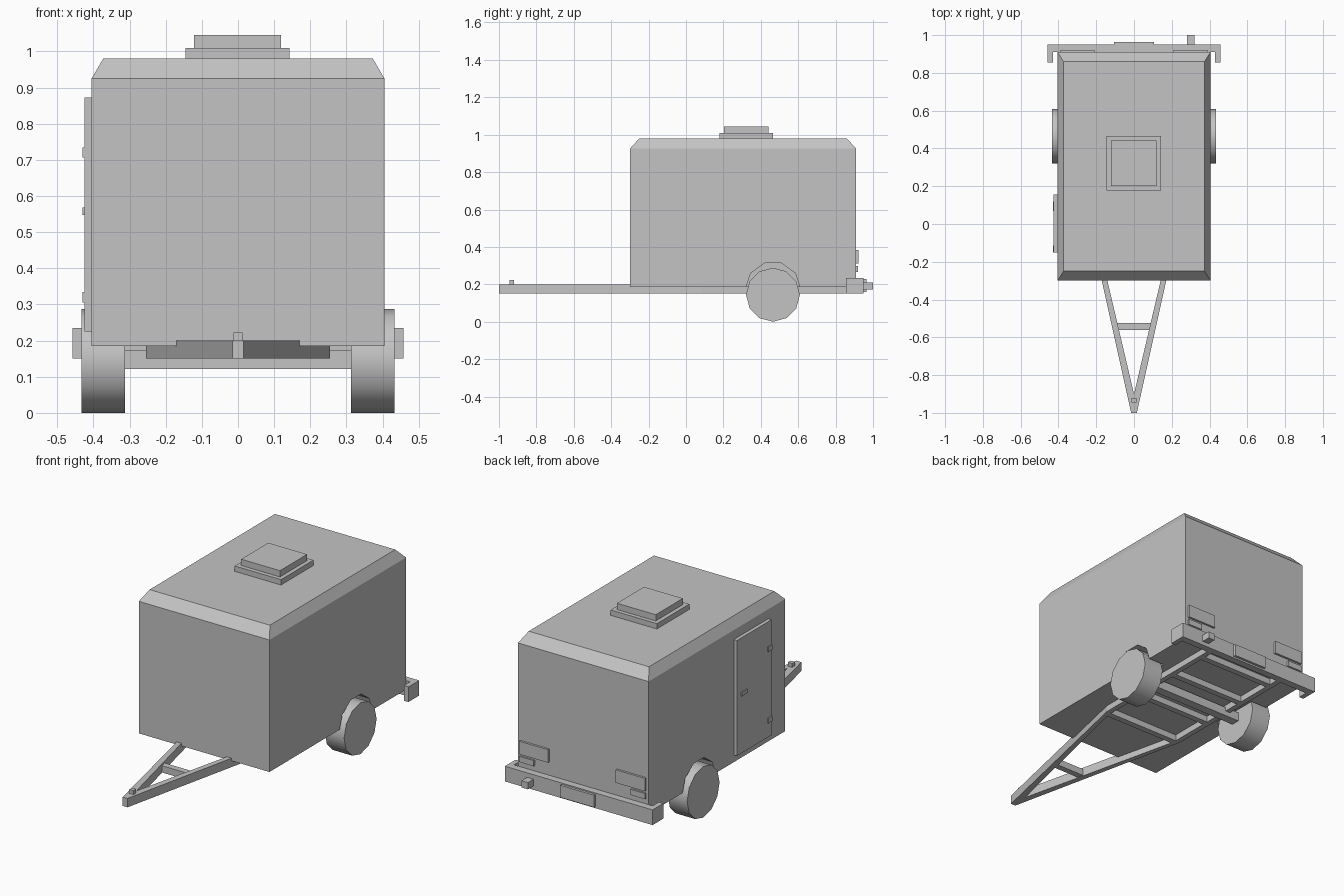
import bpy
import bmesh
from math import sin, cos, pi, radians

old = bpy.data.objects.get("Cube")
if old:
    bpy.data.objects.remove(old, do_unlink=True)

grey = bpy.data.materials.new("plain_grey")
grey.use_nodes = True
grey.diffuse_color = (0.55, 0.55, 0.55, 1)
grey.node_tree.nodes["Principled BSDF"].inputs["Base Color"].default_value = grey.diffuse_color


def loft(name, lower, upper):
    """Solid between two matching rings of points."""
    bm = bmesh.new()
    a = [bm.verts.new(p) for p in lower]
    b = [bm.verts.new(p) for p in upper]
    bm.faces.new(a)
    bm.faces.new(b)
    for i in range(len(a)):
        j = (i + 1) % len(a)
        bm.faces.new((a[i], a[j], b[j], b[i]))
    bmesh.ops.recalc_face_normals(bm, faces=bm.faces[:])
    mesh = bpy.data.meshes.new(name)
    bm.to_mesh(mesh)
    bm.free()
    mesh.materials.append(grey)
    obj = bpy.data.objects.new(name, mesh)
    bpy.context.collection.objects.link(obj)
    return obj


def box(name, x0, x1, y0, y1, z0, z1):
    ring = [(x0, y0), (x1, y0), (x1, y1), (x0, y1)]
    return plate(name, ring, z0, z1)


def plate(name, ring, z0, z1):
    return loft(name, [(x, y, z0) for x, y in ring], [(x, y, z1) for x, y in ring])


def disc(name, x0, x1, y, z, r, sides, turn=0.0):
    ring = [(y + r * sin(turn + 2 * pi * i / sides), z + r * cos(turn + 2 * pi * i / sides))
            for i in range(sides)]
    return loft(name, [(x0, a, b) for a, b in ring], [(x1, a, b) for a, b in ring])


def select_only(obj):
    bpy.ops.object.select_all(action='DESELECT')
    obj.select_set(True)
    bpy.context.view_layer.objects.active = obj


# Box body with a chamfered roof edge
W, FRONT, BACK, FLOOR, EAVE, ROOF = 0.405, -0.30, 0.91, 0.185, 0.925, 0.98
body = box("body", -W, W, FRONT, BACK, FLOOR, ROOF)
bm = bmesh.new()
bm.from_mesh(body.data)
roof = [f for f in bm.faces if f.normal.z > 0.9]
bmesh.ops.bisect_plane(bm, geom=bm.verts[:] + bm.edges[:] + bm.faces[:],
                       plane_co=(0, 0, EAVE), plane_no=(0, 0, 1))
for v in bm.verts:
    if v.co.z > EAVE + 0.01:
        v.co.x *= 0.373 / W
        v.co.y += 0.05 if v.co.y < 0 else -0.05
bm.to_mesh(body.data)
bm.free()

# Wheels and the arches cut for them
AXLE_Y = 0.465
for side, s in (("left", 1), ("right", -1)):
    cutter = disc("arch_cutter_" + side, s * 0.305, s * 0.5, AXLE_Y, 0.172, 0.148, 10, pi / 10)
    cutter.hide_render = True
    cut = body.modifiers.new("arch", 'BOOLEAN')
    cut.operation = 'DIFFERENCE'
    cut.solver = 'EXACT'
    cut.object = cutter
    select_only(body)
    bpy.ops.object.modifier_apply(modifier=cut.name)
    bpy.data.objects.remove(cutter, do_unlink=True)

    wheel = disc("wheel_" + side, s * 0.313, s * 0.433, AXLE_Y, 0.144, 0.144, 12)
    select_only(wheel)
    bpy.ops.object.shade_smooth_by_angle(angle=radians(40))

    # Drawbar arm running back under the floor, then a straight chassis rail
    arm = [(0, -1), (0.015, -1), (0.255, 0.08), (0.23, 0.08), (0, -0.9)]
    plate("drawbar_arm_" + side, [(s * x, y) for x, y in arm], 0.15, 0.2)
    box("chassis_rail_" + side, s * 0.225, s * 0.255, 0.08, 0.91, 0.15, 0.19)

    # Rear bumper end and lamps
    box("bumper_end_" + side, s * 0.43, s * 0.458, 0.855, 0.91, 0.15, 0.235)
    box("tail_lamp_" + side, s * 0.21, s * 0.39, 0.905, 0.922, 0.31, 0.383)
    box("reflector_" + side, s * 0.30, s * 0.39, 0.905, 0.92, 0.265, 0.297)

# Chassis cross members and axle
for i, y in enumerate((0.06, 0.32, 0.6, 0.84)):
    box(f"cross_member_{i + 1}", -0.23, 0.23, y - 0.017, y + 0.017, 0.15, 0.19)
box("axle", -0.315, 0.315, 0.44, 0.49, 0.122, 0.172)

# Drawbar brace and coupling peg
box("drawbar_brace", -0.1, 0.1, -0.56, -0.525, 0.152, 0.19)
box("coupling_peg", -0.013, 0.013, -0.945, -0.92, 0.195, 0.222)

# Rear bumper with number plate holder and socket
box("bumper", -0.458, 0.458, 0.91, 0.95, 0.15, 0.235)
box("number_plate_holder", -0.105, 0.105, 0.945, 0.964, 0.16, 0.228)
box("socket", 0.28, 0.32, 0.945, 1.0, 0.172, 0.21)

# Roof vent
box("vent_base", -0.145, 0.142, 0.178, 0.465, 0.975, 1.01)
box("vent_cap", -0.122, 0.119, 0.202, 0.442, 1.005, 1.045)

# Side door with hinges and handle
box("door", -0.425, -0.4, -0.15, 0.155, 0.225, 0.872)
for name, z in (("lower", 0.32), ("upper", 0.72)):
    box("hinge_" + name, -0.43, -0.4, -0.152, -0.115, z - 0.014, z + 0.014)
box("door_handle", -0.43, -0.42, 0.07, 0.12, 0.547, 0.568)
